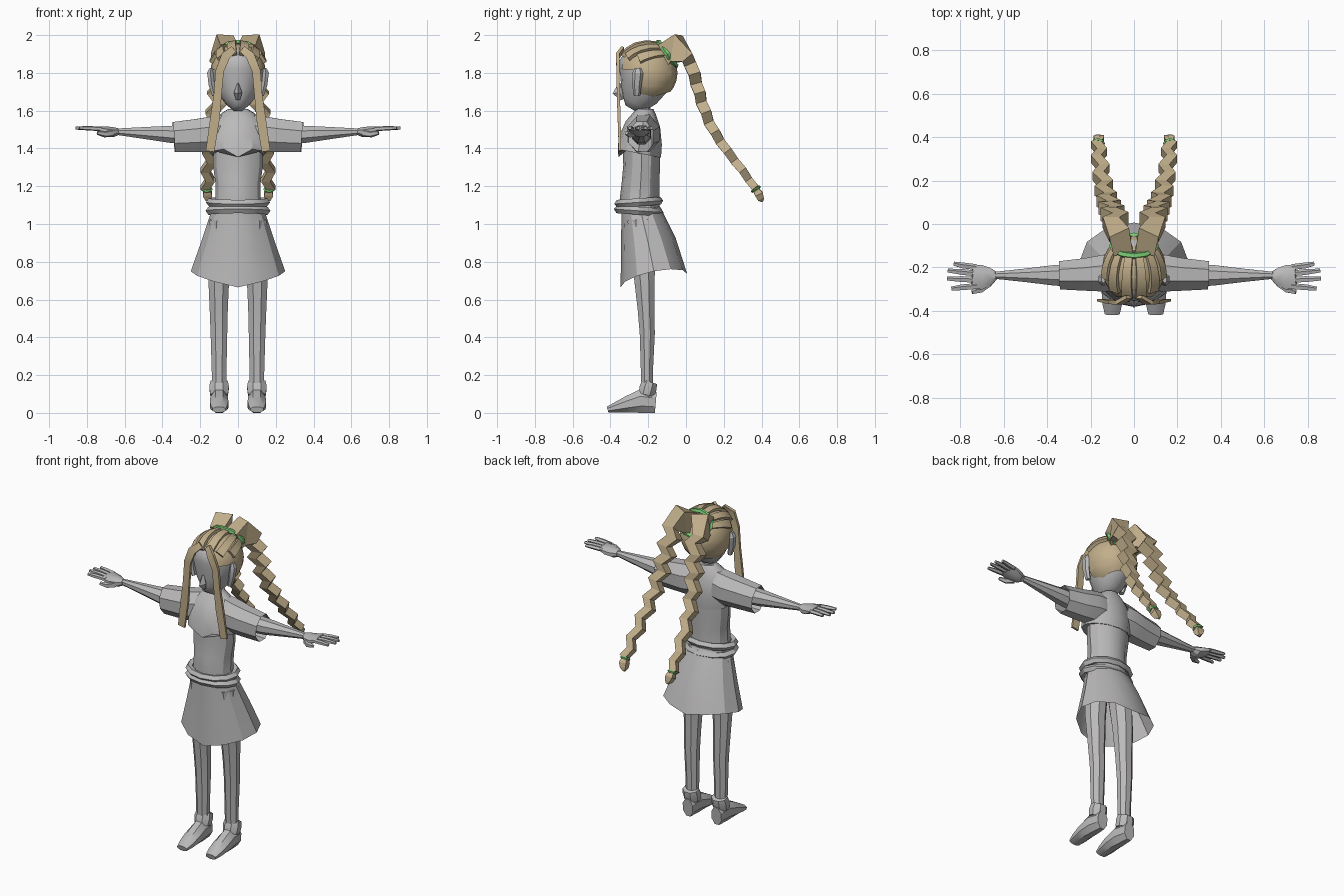
import bpy, bmesh, math
from mathutils import Vector, Matrix

if "Cube" in bpy.data.objects:
    bpy.data.objects.remove(bpy.data.objects["Cube"])


def material(name, rgb):
    m = bpy.data.materials.new(name)
    m.diffuse_color = (*rgb, 1)
    m.use_nodes = True
    m.node_tree.nodes["Principled BSDF"].inputs["Base Color"].default_value = m.diffuse_color
    return m


GREY = material("grey", (0.50, 0.49, 0.49))
HAIR = material("tan_hair", (0.54, 0.43, 0.26))
GREEN = material("green_tie", (0.20, 0.62, 0.18))


def finish(name, bm, mat, mirror=False, angle=30):
    bmesh.ops.recalc_face_normals(bm, faces=bm.faces)
    me = bpy.data.meshes.new(name)
    bm.to_mesh(me)
    bm.free()
    me.materials.append(mat)
    ob = bpy.data.objects.new(name, me)
    bpy.context.collection.objects.link(ob)
    if mirror:
        ob.modifiers.new("mirror", 'MIRROR').use_mirror_merge = False
    for o in bpy.context.selected_objects:
        o.select_set(False)
    ob.select_set(True)
    bpy.context.view_layer.objects.active = ob
    if angle:
        bpy.ops.object.shade_smooth_by_angle(angle=math.radians(angle))
    return ob


def tube(name, rows, n, mat, up=(0, 0, 1), phase=0.5, cap=True, mirror=True, angle=30, tweak=None):
    """Loft n-sided sections; each row is x, y, z, half width, half depth."""
    bm = bmesh.new()
    up = Vector(up)
    pts = [Vector(r[:3]) for r in rows]
    k = 1 / math.cos(math.pi / n) if phase else 1
    rings = []
    for i, r in enumerate(rows):
        t = (pts[min(i + 1, len(pts) - 1)] - pts[max(i - 1, 0)]).normalized()
        side = t.cross(up).normalized()
        nor = side.cross(t)
        ring = []
        for j in range(n):
            a = 2 * math.pi * (j + phase) / n
            ring.append(bm.verts.new(pts[i] + side * (r[3] * k * math.cos(a)) + nor * (r[4] * k * math.sin(a))))
        rings.append(ring)
    for a, b in zip(rings, rings[1:]):
        for j in range(n):
            bm.faces.new((a[j], a[(j + 1) % n], b[(j + 1) % n], b[j]))
    if cap:
        bm.faces.new(rings[0])
        bm.faces.new(rings[-1])
    if tweak:
        tweak(rings)
    return finish(name, bm, mat, mirror, angle)


def column(name, rows, n, mat, **kw):
    """Upright loft; each row is z, y centre, half width, half depth."""
    return tube(name, [(0, y, z, a, b) for z, y, a, b in rows], n, mat,
                up=(0, 1, 0), phase=0, mirror=False, **kw)


def band(name, loc, rx, ry, r, rot, mat, mirror=False, n=12):
    """Elliptical ring."""
    bm = bmesh.new()
    m = Matrix.Translation(loc) @ Matrix.Rotation(math.radians(rot), 4, 'X')
    rings = []
    for i in range(n):
        a = 2 * math.pi * i / n
        rings.append([bm.verts.new(m @ Vector(((rx + r * math.cos(b)) * math.cos(a),
                                               (ry + r * math.cos(b)) * math.sin(a), r * math.sin(b))))
                      for b in [2 * math.pi * j / 5 for j in range(5)]])
    for i in range(n):
        p, q = rings[i], rings[(i + 1) % n]
        for j in range(5):
            bm.faces.new((p[j], q[j], q[(j + 1) % 5], p[(j + 1) % 5]))
    return finish(name, bm, mat, mirror)


# head, neck, nose, ears
column("head", [(1.61, -.29, .03, .035), (1.64, -.272, .06, .072), (1.68, -.25, .095, .103),
                (1.74, -.225, .122, .13), (1.80, -.208, .135, .148), (1.86, -.205, .13, .148),
                (1.91, -.205, .10, .12), (1.94, -.205, .05, .06)], 16, GREY, angle=60)
column("neck", [(1.56, -.215, .05, .04), (1.61, -.22, .037, .032), (1.70, -.22, .04, .035)], 8, GREY)
column("nose", [(1.66, -.335, .012, .012), (1.695, -.352, .022, .037), (1.745, -.345, .004, .012)], 4, GREY)
tube("ear", [(.125, -.26, 1.68, .012, .015), (.14, -.26, 1.74, .016, .022),
             (.147, -.255, 1.80, .016, .025), (.142, -.255, 1.825, .008, .015)], 6, GREY, up=(0, 1, 0))

# torso and cropped shirt with a pointed front hem
column("torso", [(1.03, -.24, .14, .10), (1.14, -.245, .12, .105), (1.22, -.24, .12, .10),
                 (1.31, -.235, .132, .097), (1.42, -.235, .13, .10)], 12, GREY)


def point_hem(rings):
    v = min(rings[0], key=lambda v: v.co.y)
    v.co.z -= .045
    v.co.y += .02


column("shirt", [(1.375, -.255, .15, .125), (1.44, -.242, .155, .116), (1.53, -.228, .14, .092),
                 (1.585, -.218, .09, .06), (1.61, -.218, .05, .045)], 12, GREY, tweak=point_hem)
tube("sleeve", [(.07, -.222, 1.485, .075, .095), (.13, -.226, 1.477, .085, .093),
                (.22, -.232, 1.468, .075, .087), (.34, -.236, 1.46, .065, .08)], 8, GREY, cap=False)

# skirt with dipping hem at front and back
def dip_hem(rings):
    for v in rings[0]:
        v.co.z -= .05 * max(0, 1 - abs(v.co.x) / .25)


column("skirt", [(.75, -.17, .25, .18), (.90, -.20, .197, .147), (1.07, -.24, .14, .105)],
       12, GREY, cap=False, tweak=dip_hem)
band("upper_belt", (0, -.25, 1.115), .148, .108, .022, 4, GREY)
band("lower_belt", (0, -.25, 1.07), .15, .110, .022, -4, GREY)

# arms and hands
tube("arm", [(.26, -.235, 1.472, .05, .05), (.36, -.236, 1.475, .048, .045),
             (.50, -.236, 1.482, .031, .031), (.65, -.236, 1.489, .015, .016)], 8, GREY)
tube("palm", [(.635, -.236, 1.489, .020, .018), (.66, -.24, 1.486, .040, .026),
              (.70, -.245, 1.493, .056, .024), (.745, -.242, 1.506, .055, .011)], 8, GREY)
for i, (tx, ty) in enumerate([(.83, -.183), (.857, -.215), (.86, -.252), (.84, -.298)]):
    by = -.20 - .029 * i
    tube("finger", [(.725, by, 1.503, .012, .010), (.79, (by + ty) / 2, 1.507, .012, .010),
                    (tx, ty, 1.508, .008, .007)], 5, GREY)
tube("thumb", [(.67, -.27, 1.482, .02, .018), (.705, -.302, 1.475, .014, .014),
               (.745, -.315, 1.482, .008, .008)], 5, GREY)

# legs and shoes
tube("leg", [(.10, -.205, .08, .037, .03), (.10, -.207, .22, .039, .032), (.101, -.205, .42, .044, .040),
             (.102, -.212, .55, .048, .044), (.102, -.222, .75, .057, .057), (.085, -.235, 1.02, .065, .075)],
     8, GREY, up=(0, 1, 0))
tube("shoe", [(.10, -.16, .055, .034, .055), (.10, -.24, .062, .046, .062), (.10, -.31, .045, .049, .044),
              (.10, -.37, .029, .044, .028), (.10, -.415, .017, .034, .016)], 8, GREY)
tube("ankle_cuff", [(.10, -.21, .095, .047, .042), (.10, -.20, .135, .052, .046),
                    (.10, -.19, .165, .046, .038)], 8, GREY, up=(0, 1, 0))

# hair cap: sphere cut open around the face
C, R = Vector((0, -.205, 1.80)), Vector((.147, .16, .157))
bm = bmesh.new()
bmesh.ops.create_uvsphere(bm, u_segments=20, v_segments=12, radius=1)
for v in bm.verts:
    v.co = C + Vector(a * b for a, b in zip(v.co, R))
for co, no in [((0, -.245, 0), (0, 1, 0)), ((0, 0, 1.815), (0, 0, 1)), ((.09, 0, 1.8), (1, 0, .5)),
               ((-.09, 0, 1.8), (-1, 0, .5)), ((0, 0, 1.91), (0, 0, 1)), ((0, -.2, 1.665), (0, -.3, 1))]:
    bmesh.ops.bisect_plane(bm, geom=bm.verts[:] + bm.edges[:] + bm.faces[:], plane_co=co, plane_no=no)


def is_open(c):
    front = c.y < -.245
    brow = abs(c.x) + (c.z - 1.8) * .5 < .09 and c.z < 1.91
    nape = (c.z - 1.665) - .3 * (c.y + .2) < 0
    return nape or (front and (c.z < 1.815 or brow))


bmesh.ops.delete(bm, geom=[f for f in bm.faces if is_open(f.calc_center_median())], context='FACES')
finish("hair_cap", bm, HAIR, angle=60)

# locks swept back over the cap to the tie
for j, az in enumerate((14, 42, 72)):
    a = math.radians(az)
    s = Vector((math.sin(a) * .82, -math.cos(a) * .82, .58 - .08 * j))
    e = Vector((.12 + .24 * j, .5, .86 - .12 * j))
    rows = []
    for i in range(6):
        d = s.lerp(e, i / 5).normalized() * 1.03
        rows.append((*(C + Vector(p * q for p, q in zip(d, R))), .026 - .002 * i, .011))
    tube("hair_lock", rows, 4, HAIR, up=s.normalized() + e.normalized())

# long face strands
tube("face_strand", [(.025, -.335, 1.925, .018, .008), (.065, -.362, 1.89, .024, .009),
                     (.097, -.36, 1.81, .022, .008), (.108, -.358, 1.68, .021, .008),
                     (.122, -.354, 1.56, .025, .008), (.148, -.35, 1.385, .023, .006)],
     4, HAIR, up=(0, 1, 0))

# zigzag braids along a falling path
path = [Vector(p) for p in [(.05, -.10, 1.91), (.065, -.05, 1.935), (.085, .02, 1.865), (.10, .055, 1.75),
                            (.115, .085, 1.64), (.13, .13, 1.52), (.145, .20, 1.41), (.158, .29, 1.295),
                            (.165, .37, 1.185)]]
rows = [(.05, -.11, 1.90, .06, .045), (.068, -.05, 1.93, .072, .050)]
N = 15
for i in range(N):
    f = 1.75 + i / (N - 1) * 6.25
    k = min(int(f), 7)
    p = path[k].lerp(path[k + 1], f - k)
    u = i / (N - 1)
    z = (1 if i % 2 == 0 else -1) * (.026 - .012 * u)
    r = .038 - .016 * u
    rows.append((p.x + z, p.y + z * .15, p.z, r * .9, r))
tube("braid", rows, 4, HAIR, up=(1, 0, 0), angle=0)
tube("braid_tip", [(.165, .365, 1.19, .014, .014), (.162, .385, 1.16, .022, .024),
                   (.155, .395, 1.135, .017, .018), (.15, .405, 1.12, .006, .006)],
     4, HAIR, up=(1, 0, 0), angle=0)

# green hair ties
band("hair_tie", (0, -.10, 1.90), .10, .078, .015, -54, GREEN)
band("braid_tie", (.165, .37, 1.185), .024, .022, .008, 33, GREEN, mirror=True, n=8)
